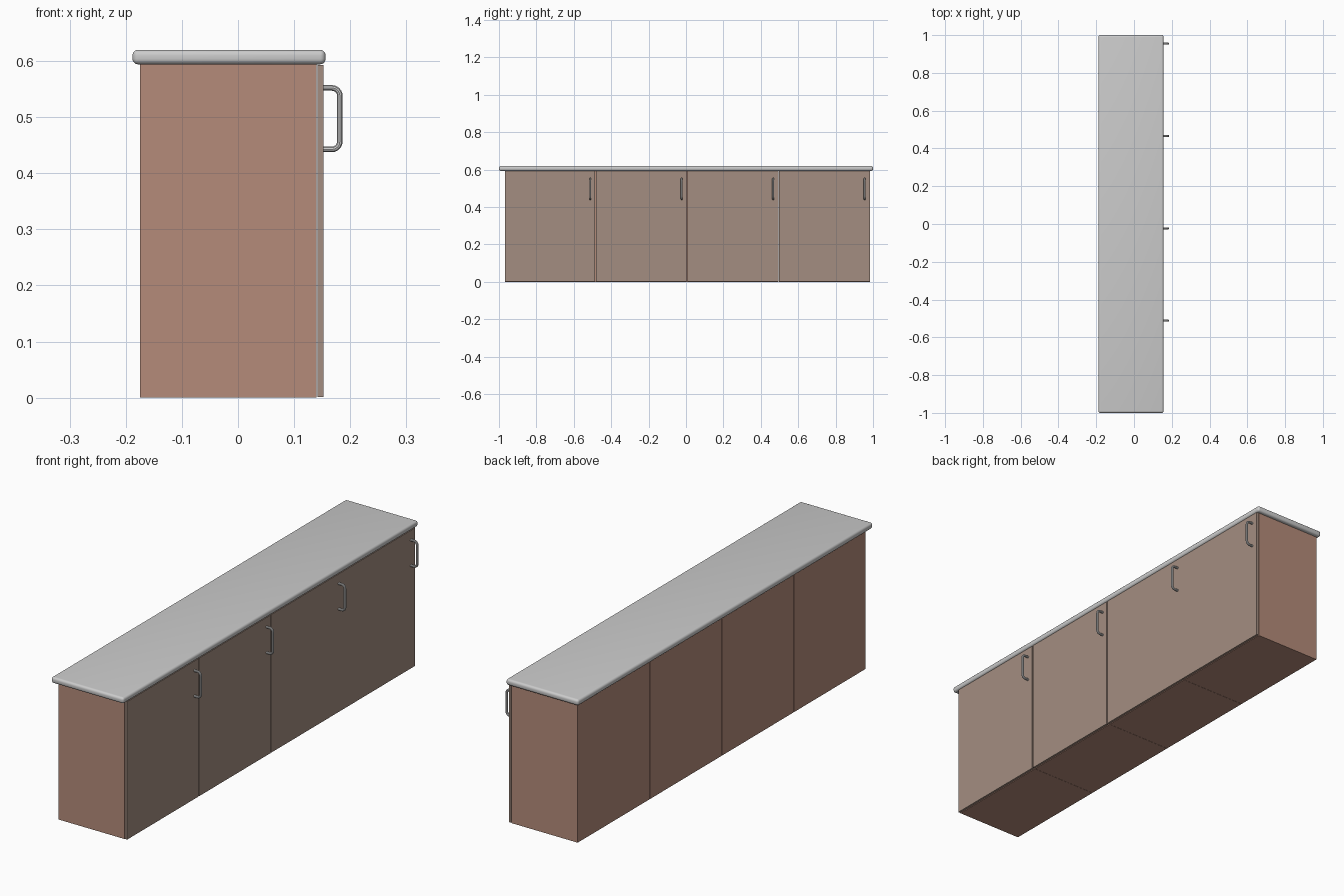
import bpy
from mathutils import Vector

if "Cube" in bpy.data.objects:
    bpy.data.objects.remove(bpy.data.objects["Cube"])


def material(name, rgb):
    m = bpy.data.materials.new(name)
    m.diffuse_color = (*rgb, 1)
    m.use_nodes = True
    m.node_tree.nodes["Principled BSDF"].inputs["Base Color"].default_value = m.diffuse_color
    return m


body_mat = material("brown_wood", (0.46, 0.26, 0.195))
door_mat = material("taupe_panel", (0.37, 0.27, 0.22))


def box(name, lo, hi, mat=None):
    lo, hi = Vector(lo), Vector(hi)
    bpy.ops.mesh.primitive_cube_add(size=1, location=(lo + hi) / 2)
    ob = bpy.context.object
    ob.name = name
    ob.scale = hi - lo
    bpy.ops.object.transform_apply(location=False, rotation=False, scale=True)
    if mat:
        ob.data.materials.append(mat)
    return ob


def handle(name, y):
    # C-shaped pull: a bevelled bezier with rounded corners, turned into a mesh
    x0, x1, z0, z1, r, k = 0.150, 0.1815, 0.4425, 0.552, 0.014, 0.0077
    cu = bpy.data.curves.new(name, 'CURVE')
    cu.dimensions = '3D'
    cu.bevel_depth = 0.0052
    cu.bevel_resolution = 3
    cu.resolution_u = 6
    cu.use_fill_caps = True
    sp = cu.splines.new('BEZIER')
    pts = [((x0, z1), (1, 0)), ((x1 - r, z1), (1, 0)), ((x1, z1 - r), (0, -1)),
           ((x1, z0 + r), (0, -1)), ((x1 - r, z0), (-1, 0)), ((x0, z0), (-1, 0))]
    sp.bezier_points.add(len(pts) - 1)
    for bp, ((x, z), (dx, dz)) in zip(sp.bezier_points, pts):
        bp.handle_left_type = bp.handle_right_type = 'FREE'
        bp.co = (x, y, z)
        bp.handle_left = (x - dx * k, y, z - dz * k)
        bp.handle_right = (x + dx * k, y, z + dz * k)
    ob = bpy.data.objects.new(name, cu)
    bpy.context.collection.objects.link(ob)
    bpy.ops.object.select_all(action='DESELECT')
    ob.select_set(True)
    bpy.context.view_layer.objects.active = ob
    bpy.ops.object.convert(target='MESH')
    bpy.ops.object.shade_smooth_by_angle()


# Four cabinet units, each with a carcass, door and pull handle
start, width, top = -0.968, 0.488, 0.596
door_gaps = (0.006, 0.006, 0.001, 0.0)
for i in range(4):
    y0 = start + i * width
    y1 = y0 + width
    seam = 0.001 if i < 3 else 0
    box(f"cabinet_body_{i + 1}", (-0.175, y0, 0), (0.140, y1 - seam, top), body_mat)
    box(f"cabinet_door_{i + 1}", (0.142, y0, 0.001),
        (0.152, y1 - door_gaps[i], 0.593), door_mat)
    handle(f"door_handle_{i + 1}", -0.512 + i * 0.489)

# Countertop slab with rounded edges
slab = box("countertop", (-0.188, -1, 0.594), (0.156, 1, 0.620))
bev = slab.modifiers.new("rounded_edges", 'BEVEL')
bev.width = 0.010
bev.segments = 5
bpy.ops.object.modifier_apply(modifier=bev.name)
bpy.ops.object.shade_smooth_by_angle()
